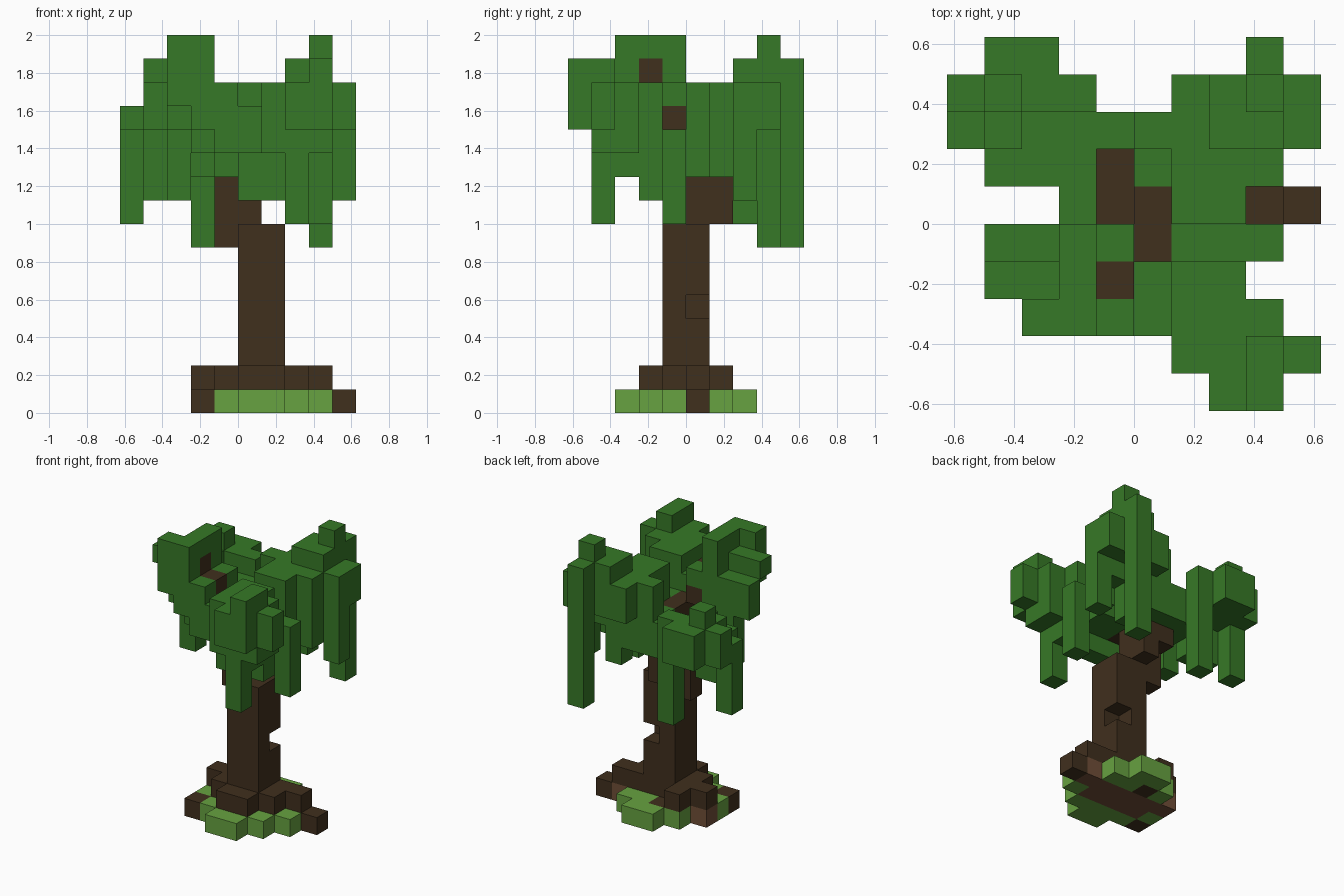
import bpy
import bmesh
from mathutils import Vector

cube = bpy.data.objects.get("Cube")
if cube:
    bpy.data.objects.remove(cube, do_unlink=True)

UNIT = 0.125          # edge of one block
CENTRE = Vector((5, 5, 0))


def material(name, colour):
    mat = bpy.data.materials.new(name)
    mat.use_nodes = True
    mat.diffuse_color = (*colour, 1)
    mat.node_tree.nodes["Principled BSDF"].inputs["Base Color"].default_value = (*colour, 1)
    return mat


leaf = material("leaf green", (0.037, 0.19, 0.02))
bark = material("dark bark", (0.051, 0.029, 0.0125))
grass = material("grass green", (0.135, 0.36, 0.052))
dirt = material("dirt brown", (0.16, 0.076, 0.039))

occupied = set()      # every block cell already used
parts = []


def block(xs, ys, zs):
    """Cells of a box, each range given as start and end."""
    return {(x, y, z) for x in range(*xs) for y in range(*ys) for z in range(*zs)}


def strand(x, y, bottom, top):
    """A single hanging column of cells."""
    return block((x, x + 1), (y, y + 1), (bottom, top))


def part(name, mat, *cell_sets):
    cells = set().union(*cell_sets) - occupied
    occupied.update(cells)
    parts.append((name, mat, cells))


def build(name, mat, cells):
    """Skin the outer sides of a group of cells and merge flat areas."""
    bm = bmesh.new()
    for cell in cells:
        middle = Vector(cell) + Vector((0.5, 0.5, 0.5)) - CENTRE
        for axis in range(3):
            for sign in (-1, 1):
                neighbour = list(cell)
                neighbour[axis] += sign
                if tuple(neighbour) in occupied:
                    continue
                n, u = Vector(), Vector()
                n[axis] = sign
                u[(axis + 1) % 3] = 1
                v = n.cross(u)
                corners = (-u - v, u - v, u + v, v - u)
                bm.faces.new([bm.verts.new((middle + (n + c) / 2) * UNIT) for c in corners])
    bmesh.ops.remove_doubles(bm, verts=bm.verts, dist=UNIT / 100)
    bmesh.ops.dissolve_limit(bm, angle_limit=0.01, verts=bm.verts, edges=bm.edges)
    mesh = bpy.data.meshes.new(name)
    bm.to_mesh(mesh)
    bm.free()
    mesh.materials.append(mat)
    bpy.context.collection.objects.link(bpy.data.objects.new(name, mesh))


# Trunk with a small notch, bending near the top
part("trunk", bark,
     block((5, 7), (4, 6), (1, 8)) - {(6, 5, 4)},
     block((4, 6), (5, 7), (8, 10)) - {(4, 6, 8)},
     strand(4, 5, 7, 8))

# Branch climbing into the crown
part("branch", bark,
     block((4, 5), (5, 7), (10, 11)),
     block((5, 6), (4, 6), (10, 12)),
     strand(4, 4, 12, 13), strand(4, 3, 13, 14), strand(3, 3, 14, 15))

# Roots over and through the ground
part("roots", bark,
     block((5, 7), (3, 4), (1, 2)),
     block((3, 9), (5, 6), (1, 2)),
     strand(7, 4, 1, 2), strand(4, 4, 1, 2), strand(4, 6, 1, 2),
     strand(9, 5, 0, 1), strand(3, 3, 0, 1), strand(5, 6, 0, 1))

# Round patch of ground: dirt in a band below the wood, grass elsewhere
disc = {c for c in block((3, 9), (2, 8), (0, 1))
        if (c[0] - 5.5) ** 2 + (c[1] - 4.5) ** 2 < 7}
covered = {c for c in disc if (c[0], c[1], 1) in occupied and c[1] in (4, 5)}
part("dirt_patch", dirt, covered)
part("grass_patch", grass, disc)

# Crown, one clump per corner, with hanging strands
part("front_right_foliage", leaf,
     block((3, 4), (3, 5), (11, 16)),
     block((1, 3), (4, 5), (12, 14)),
     strand(2, 2, 13, 16), strand(3, 2, 12, 16), strand(2, 3, 12, 15),
     strand(1, 3, 14, 15), strand(4, 2, 11, 14), strand(2, 4, 9, 12),
     strand(4, 4, 13, 14), strand(4, 4, 10, 11))

part("front_left_foliage", leaf,
     block((7, 9), (0, 2), (12, 14)),
     block((8, 9), (0, 2), (14, 15)),
     block((6, 9), (1, 3), (11, 14)),
     block((6, 8), (3, 4), (9, 14)),
     block((6, 8), (4, 6), (10, 12)),
     block((6, 8), (5, 6), (12, 14)),
     strand(9, 1, 12, 14), strand(7, 1, 8, 11), strand(8, 4, 8, 12),
     strand(7, 2, 10, 11), strand(5, 2, 11, 13), strand(5, 3, 9, 13))

part("back_right_foliage", leaf,
     block((1, 4), (8, 9), (11, 13)),
     block((1, 4), (7, 8), (11, 12)),
     block((1, 3), (9, 10), (11, 13)),
     block((1, 3), (6, 7), (9, 12)),
     block((3, 5), (7, 8), (10, 12)),
     strand(3, 6, 10, 12), strand(3, 5, 10, 12),
     strand(1, 8, 13, 14), strand(1, 7, 12, 13),
     strand(0, 7, 8, 12), strand(0, 8, 11, 13), strand(3, 8, 7, 11))

part("back_left_foliage", leaf,
     block((6, 9), (6, 8), (11, 14)),
     block((5, 7), (6, 8), (10, 12)),
     block((6, 10), (8, 9), (12, 14)),
     block((7, 9), (7, 9), (14, 15)),
     strand(9, 7, 9, 14), strand(8, 8, 15, 16), strand(8, 9, 7, 15),
     strand(5, 7, 12, 14), strand(7, 7, 9, 11), strand(8, 6, 10, 11))

for name, mat, cells in parts:
    build(name, mat, cells)
